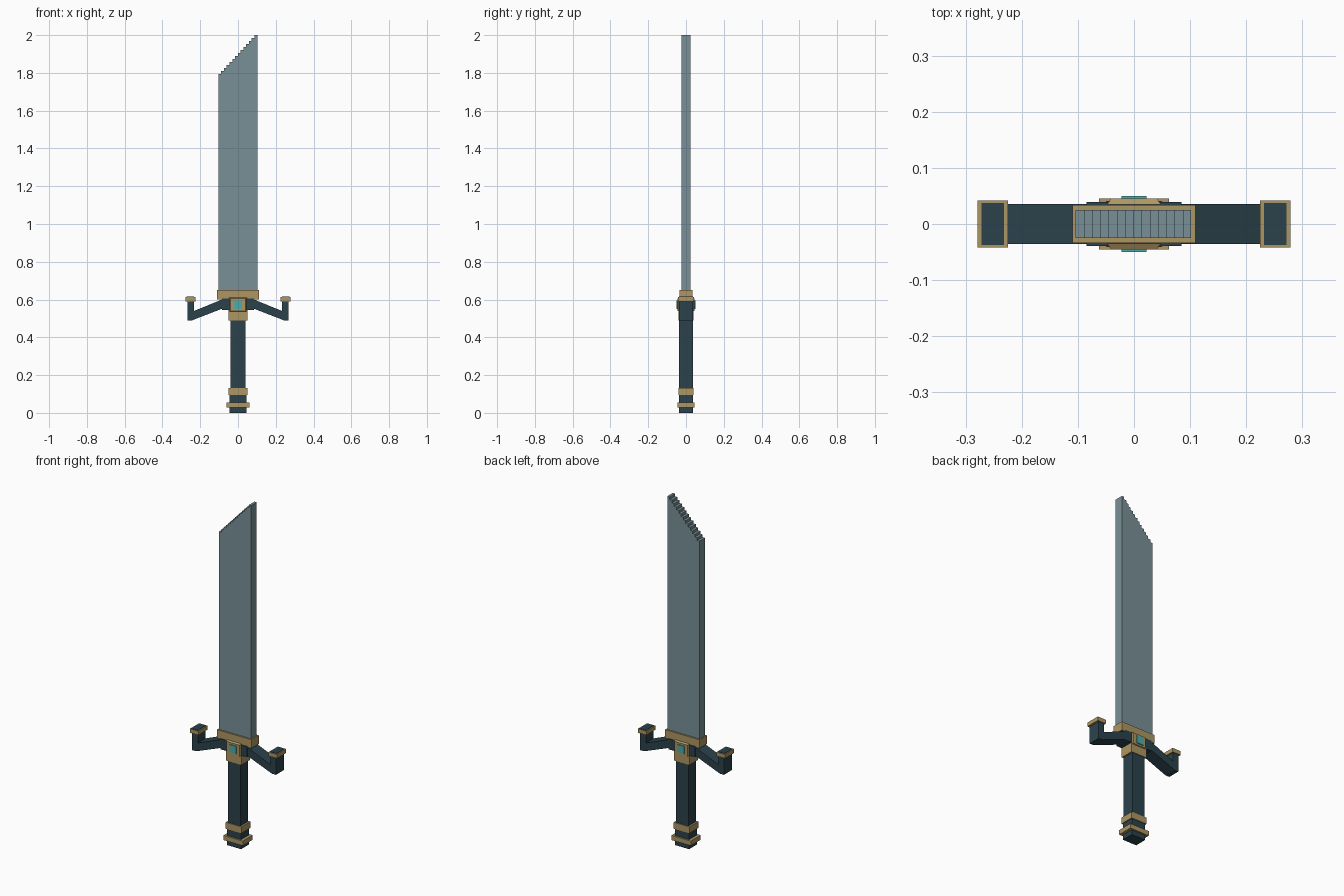
import bpy, bmesh

cube = bpy.data.objects.get("Cube")
if cube:
    bpy.data.objects.remove(cube, do_unlink=True)


def material(name, rgb):
    m = bpy.data.materials.new(name)
    m.use_nodes = True
    col = [(c / 255) ** 2.2 for c in rgb] + [1]
    m.diffuse_color = col
    m.node_tree.nodes["Principled BSDF"].inputs["Base Color"].default_value = col
    return m


steel = material("steel", (120, 143, 150))
dark = material("dark teal", (47, 68, 77))
gold = material("gold", (172, 149, 99))
gem = material("gem teal", (77, 172, 172))


def finish(name, bm, mat):
    bmesh.ops.recalc_face_normals(bm, faces=bm.faces)
    mesh = bpy.data.meshes.new(name)
    bm.to_mesh(mesh)
    bm.free()
    mesh.materials.append(mat)
    ob = bpy.data.objects.new(name, mesh)
    bpy.context.collection.objects.link(ob)
    return ob


def box(name, mat, hx, hy, z0, z1, x=0, y=0):
    """Box with half sizes hx and hy, spanning z0 to z1."""
    bm = bmesh.new()
    bmesh.ops.create_cube(bm, size=2)
    for v in bm.verts:
        v.co = (x + v.co.x * hx, y + v.co.y * hy, z1 if v.co.z > 0 else z0)
    return finish(name, bm, mat)


def slab(name, mat, outline, hy):
    """Extrude an x-z outline through the thickness."""
    bm = bmesh.new()
    face = bm.faces.new([bm.verts.new((x, -hy, z)) for x, z in outline])
    ext = bmesh.ops.extrude_face_region(bm, geom=[face])["geom"]
    for v in ext:
        if isinstance(v, bmesh.types.BMVert):
            v.co.y = hy
    return finish(name, bm, mat)


# Blade with a stepped slanted tip
steps, left, right = 14, -0.104, 0.102
width = (right - left) / steps
outline = [(right, 0.64), (left, 0.64)]
for i in range(steps):
    z = 1.795 + 0.205 * i / (steps - 1)
    outline += [(left + i * width, z), (left + (i + 1) * width, z)]
slab("blade", steel, outline, 0.025)

# Handle and pommel, from the bottom up
box("pommel_base", dark, 0.045, 0.036, 0, 0.03)
box("pommel_ring", gold, 0.062, 0.045, 0.028, 0.055)
box("pommel_neck", dark, 0.045, 0.036, 0.055, 0.095)
box("grip_lower_ring", gold, 0.05, 0.041, 0.095, 0.132)
box("grip", dark, 0.04, 0.036, 0.132, 0.49)
box("grip_upper_ring", gold, 0.05, 0.04, 0.49, 0.545)

# Guard centre and blade collar
box("guard_centre", dark, 0.085, 0.039, 0.545, 0.605)
box("blade_collar", gold, 0.11, 0.034, 0.6, 0.65)

# Bent guard arms with capped ends
arm = [(0.05, 0.605), (0.085, 0.6), (0.232, 0.54), (0.232, 0.595),
       (0.268, 0.595), (0.268, 0.49), (0.243, 0.49), (0.05, 0.565)]
for side, s in (("left", 1), ("right", -1)):
    slab(side + "_guard_arm", dark, [(s * x, z) for x, z in arm], 0.036)
    box(side + "_arm_cap", gold, 0.027, 0.042, 0.59, 0.613, x=s * 0.252)
    box(side + "_cap_inlay", dark, 0.02, 0.037, 0.61, 0.615, x=s * 0.252)

# Gem in a chamfered frame on both faces
for side, s in (("front", -1), ("back", 1)):
    frame = box(side + "_gem_frame", gold, 0.048, 0.005, 0.535, 0.61, y=s * 0.04)
    for v in frame.data.vertices:
        if abs(v.co.y) > 0.04:
            v.co.x *= 0.85
            v.co.z = 0.5725 + (v.co.z - 0.5725) * 0.85
    box(side + "_gem", gem, 0.022, 0.004, 0.55, 0.594, y=s * 0.046)
